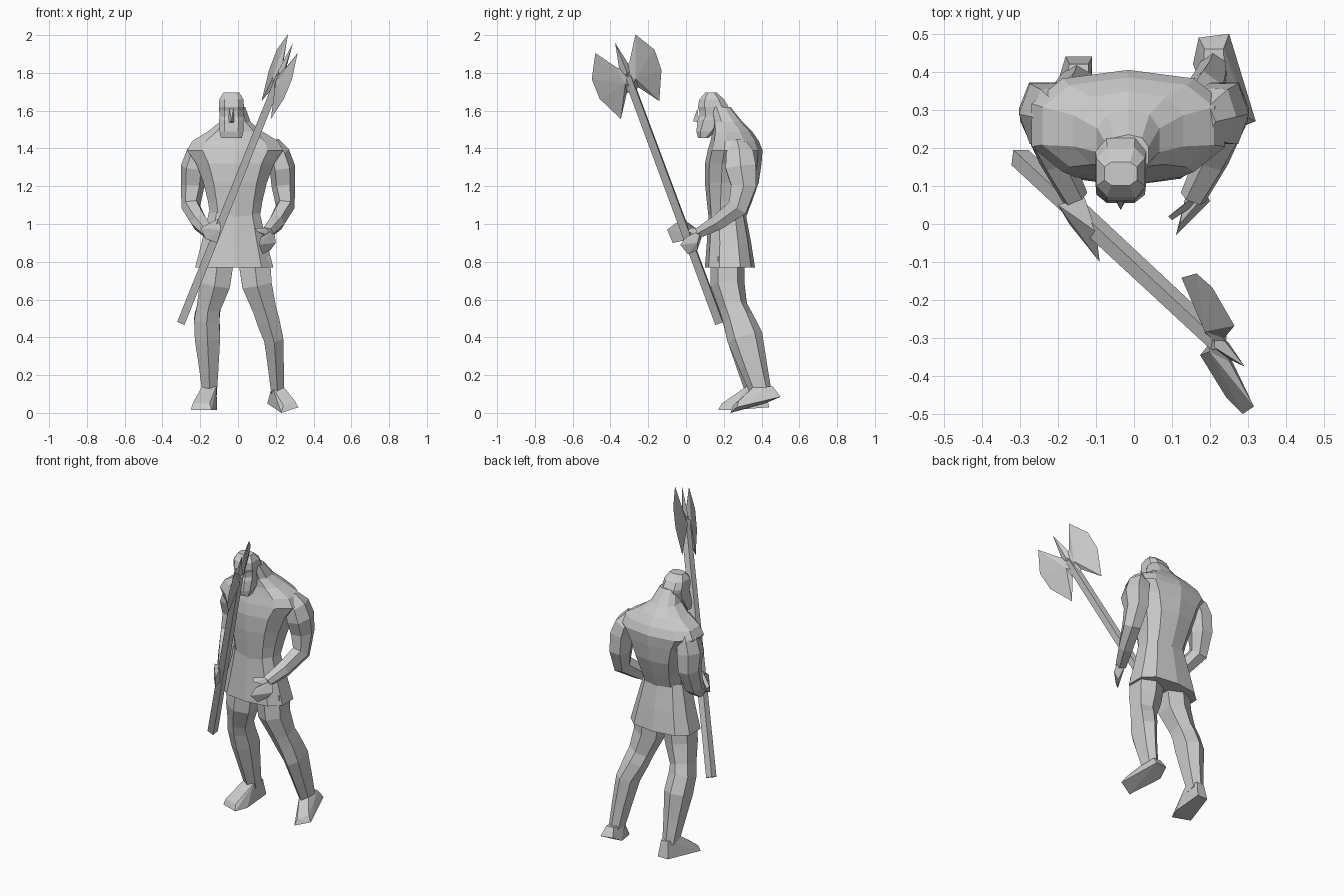
import bpy, bmesh
from math import cos, sin, tau, copysign
from mathutils import Vector

cube = bpy.data.objects.get("Cube")
if cube:
    bpy.data.objects.remove(cube)

grey = bpy.data.materials.new("plain grey")
grey.use_nodes = True
tone = (0.6, 0.6, 0.6, 1)
grey.diffuse_color = tone
grey.node_tree.nodes["Principled BSDF"].inputs["Base Color"].default_value = tone

X, Y, Z = Vector((1, 0, 0)), Vector((0, 1, 0)), Vector((0, 0, 1))


def finish(name, bm):
    bmesh.ops.recalc_face_normals(bm, faces=bm.faces)
    mesh = bpy.data.meshes.new(name)
    bm.to_mesh(mesh)
    bm.free()
    mesh.materials.append(grey)
    obj = bpy.data.objects.new(name, mesh)
    bpy.context.collection.objects.link(obj)
    return obj


def loft(name, rings, ref=Y, sides=8, axis=None, power=0.8):
    """Skin rings of (x, y, z, radius, radius) along their path."""
    bm = bmesh.new()
    centres = [Vector(r[:3]) for r in rings]
    loops = []
    for i, ring in enumerate(rings):
        t = axis or (centres[min(i + 1, len(rings) - 1)] - centres[max(i - 1, 0)])
        s = ref.cross(t).normalized()
        w = t.cross(s).normalized()
        loop = []
        for k in range(sides):
            a = tau * (k + 0.5) / sides
            c, d = [copysign(abs(f) ** power, f) for f in (cos(a), sin(a))]
            loop.append(bm.verts.new(centres[i] + s * c * ring[3] + w * d * ring[4]))
        loops.append(loop)
    for lo, hi in zip(loops, loops[1:]):
        for k in range(sides):
            n = (k + 1) % sides
            bm.faces.new((lo[k], lo[n], hi[n], hi[k]))
    bm.faces.new(loops[0])
    bm.faces.new(loops[-1])
    return finish(name, bm)


def hull(name, points):
    bm = bmesh.new()
    for p in points:
        bm.verts.new(p)
    out = bmesh.ops.convex_hull(bm, input=bm.verts)
    spare = {g for g in out["geom_interior"] if isinstance(g, bmesh.types.BMVert)}
    bmesh.ops.delete(bm, geom=list(spare), context="VERTS")
    return finish(name, bm)


def body_rings(rows, x):
    """Turn rows of (z, half width, front y, back y) into rings."""
    return [(x, (f + b) / 2, z, w, (b - f) / 2) for z, w, f, b in rows]


# Tunic skirt, chest, hunched shoulders and neck
loft("tunic_skirt", body_rings([
    (.77, .215, .1, .365), (.9, .18, .11, .345), (1.06, .14, .12, .315)], -.02),
    sides=10, axis=Z, power=.75)
loft("torso", body_rings([
    (1.03, .135, .12, .315), (1.12, .15, .11, .35), (1.22, .175, .1, .385),
    (1.32, .215, .1, .4), (1.39, .265, .115, .405), (1.44, .235, .13, .385),
    (1.49, .15, .14, .35), (1.54, .085, .14, .3), (1.62, .055, .13, .235)], -.015),
    sides=10, axis=Z, power=.8)

# Head with full beard, and nose
loft("head", body_rings([
    (1.455, .058, .062, .12), (1.49, .067, .052, .16), (1.55, .069, .058, .21),
    (1.57, .066, .068, .22), (1.6, .068, .066, .23), (1.62, .07, .058, .23),
    (1.66, .067, .068, .205), (1.695, .045, .1, .165)], -.035), axis=Z, power=.65)
hull("nose", [(-.053, .07, 1.535), (-.017, .07, 1.535), (-.035, .037, 1.545),
              (-.045, .06, 1.61), (-.025, .06, 1.61)])

# Arms bent forward at the elbow
for label, side in (("right", -1), ("left", 1)):
    arm = [(.175, .275, 1.42, .045, .05), (.215, .285, 1.37, .08, .06),
           (.235, .29, 1.3, .09, .068), (.24, .305, 1.2, .075, .062),
           (.25, .275, 1.09, .06, .05), (.205, .17, 1.01, .045, .045),
           (.155, .07, .955, .03, .035)]
    loft(label + "_arm", [(x * side, *rest) for x, *rest in arm], ref=X, sides=6)

# Hands: the right one grips the shaft, the left one hangs open
hull("right_hand", [(-.2, .05, .98), (-.13, .07, .93), (-.1, -.02, 1.03),
                    (-.09, -.1, .97), (-.11, -.07, .9), (-.17, 0, .92)])
hull("left_hand", [(.19, .08, .97), (.14, .09, .95), (.2, .06, .9), (.12, 0, .93),
                   (.11, -.03, .89), (.13, .01, .84), (.17, .06, .86)])
hull("left_thumb", [(.17, .08, .98), (.14, .06, .94), (.16, .05, .94),
                    (.09, .02, .98), (.1, .01, .96)])

# Legs in a striding stance
loft("right_leg", [
    (-.105, .22, .82, .095, .09), (-.122, .22, .68, .09, .09),
    (-.155, .25, .56, .07, .075), (-.165, .27, .5, .075, .078),
    (-.162, .305, .4, .075, .088), (-.155, .335, .25, .058, .068),
    (-.15, .37, .1, .042, .05)], sides=6)
loft("left_leg", [
    (.085, .22, .82, .095, .09), (.1, .22, .68, .088, .09),
    (.137, .25, .56, .07, .075), (.155, .275, .5, .068, .082),
    (.187, .312, .4, .057, .095), (.2, .355, .25, .047, .075),
    (.21, .4, .1, .037, .055)], sides=6)

# Feet
hull("right_foot", [
    (-.18, .44, .03), (-.11, .44, .03), (-.25, .21, .015), (-.14, .17, .015),
    (-.11, .25, .015), (-.24, .22, .05), (-.15, .19, .05),
    (-.19, .33, .14), (-.115, .32, .14), (-.17, .42, .13), (-.12, .42, .13)])
hull("left_foot", [
    (.17, .49, .09), (.25, .5, .085), (.155, .42, .05), (.23, .235, 0),
    (.32, .27, .03), (.24, .25, .04), (.3, .28, .065),
    (.18, .36, .14), (.24, .36, .14), (.185, .46, .14), (.235, .46, .14)])

# Pole of the axe
foot, top = Vector((-.3, .175, .48)), Vector((.202, -.292, 1.735))
along = (top - foot).normalized()
loft("axe_shaft", [(*foot, .03, .03), (*(top + along * .06), .028, .028)],
     sides=4, power=1)

# Twin axe blades and centre spike, thick at the pole and thin at the rim
across = Vector((.21, -.88, -.42))
across = (across - along * across.dot(along)).normalized()
normal = across.cross(along)


def plate(name, outline, core, thick):
    bm = bmesh.new()
    rim = [bm.verts.new(top + across * u + along * v) for u, v in outline]
    for s in (-1, 1):
        mid = bm.verts.new(top + across * core[0] + along * core[1] + normal * s * thick)
        for a, b in zip(rim, rim[1:] + rim[:1]):
            bm.faces.new((a, b, mid))
    return finish(name, bm)


for label, side in (("front", 1), ("rear", -1)):
    edge = [(-.02, -.05), (.035, -.03), (.115, -.15), (.185, .005), (.188, .125),
            (.12, .25), (.035, .12), (-.02, .11)]
    plate(label + "_axe_blade", [(u * side, v) for u, v in edge], (.03 * side, .03), .022)
plate("axe_spike", [(-.035, .05), (.035, .05), (.025, .13), (0, .255), (-.025, .13)],
      (0, .08), .02)
